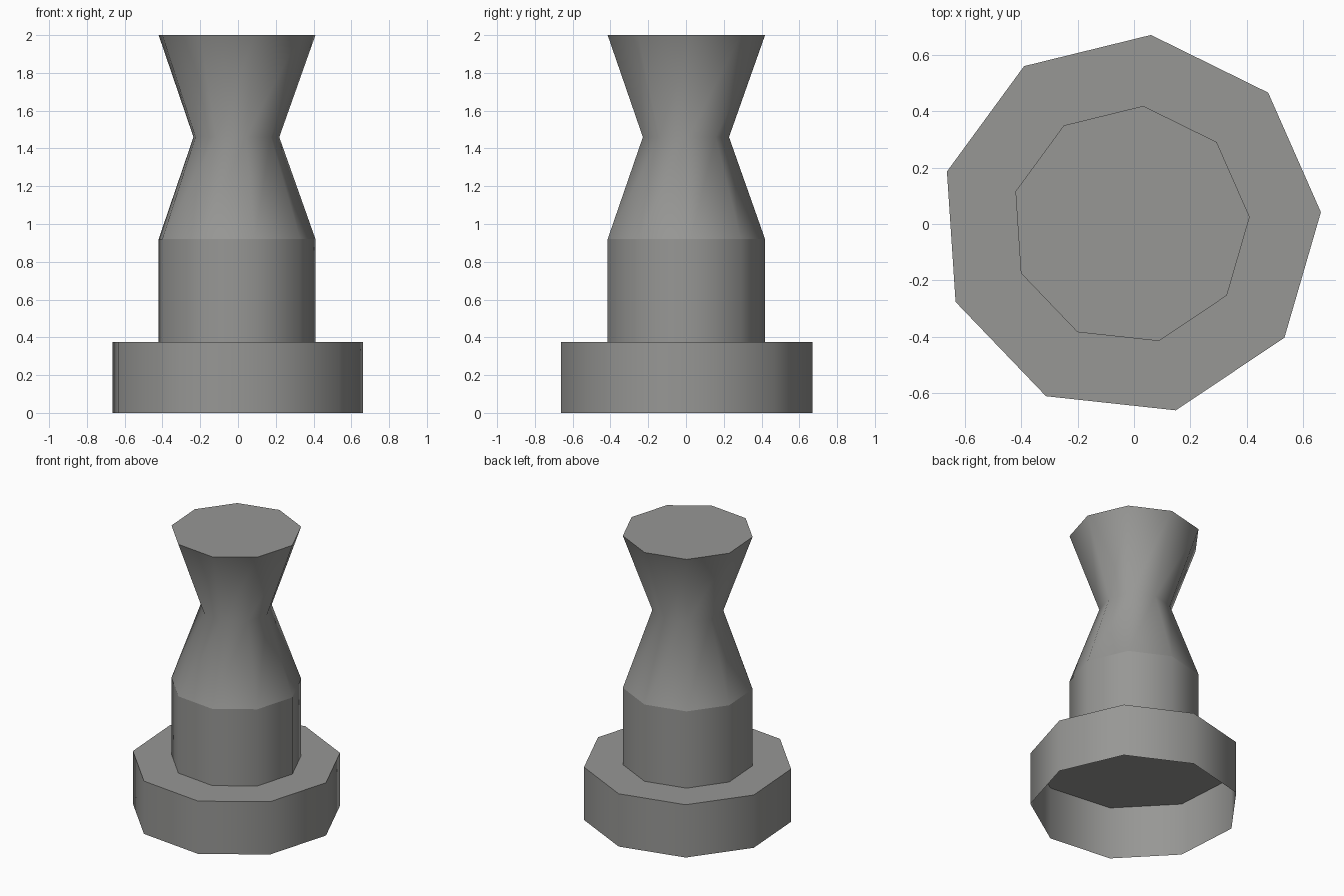
import bpy, bmesh, math

if "Cube" in bpy.data.objects:
    bpy.data.objects.remove(bpy.data.objects["Cube"])

SIDES = 9
TURN = math.radians(3.8)      # rotation of the nine-sided rings
CX, CY = -0.013, -0.003       # ring centre that balances the odd polygon

stone = bpy.data.materials.new("warm grey")
stone.diffuse_color = (0.31, 0.31, 0.30, 1)
stone.use_nodes = True
stone.node_tree.nodes["Principled BSDF"].inputs["Base Color"].default_value = stone.diffuse_color


def turned_part(name, profile, cap_top=False):
    """Stack nine-sided rings from (radius, z) pairs, smooth walls, flat cap."""
    bm = bmesh.new()
    rings = []
    for r, z in profile:
        rings.append([bm.verts.new((CX + r * math.cos(TURN + math.tau * i / SIDES),
                                    CY + r * math.sin(TURN + math.tau * i / SIDES), z))
                      for i in range(SIDES)])
    for low, high in zip(rings, rings[1:]):
        for i in range(SIDES):
            j = (i + 1) % SIDES
            bm.faces.new((low[i], low[j], high[j], high[i])).smooth = True
    if cap_top:
        bm.faces.new(rings[-1]).smooth = False
        for e in bm.edges:
            if all(v in rings[-1] for v in e.verts):
                e.smooth = False
    mesh = bpy.data.meshes.new(name)
    bm.to_mesh(mesh)
    bm.free()
    mesh.materials.append(stone)
    obj = bpy.data.objects.new(name, mesh)
    bpy.context.collection.objects.link(obj)
    return obj


# Wide foot, open underneath
turned_part("base", [(0.677, 0.0), (0.677, 0.375)], cap_top=True)
# Straight lower column
turned_part("column", [(0.424, 0.375), (0.424, 0.92)])
# Pinched upper body with flat top
turned_part("waisted_top", [(0.424, 0.92), (0.232, 1.46), (0.424, 2.0)], cap_top=True)
